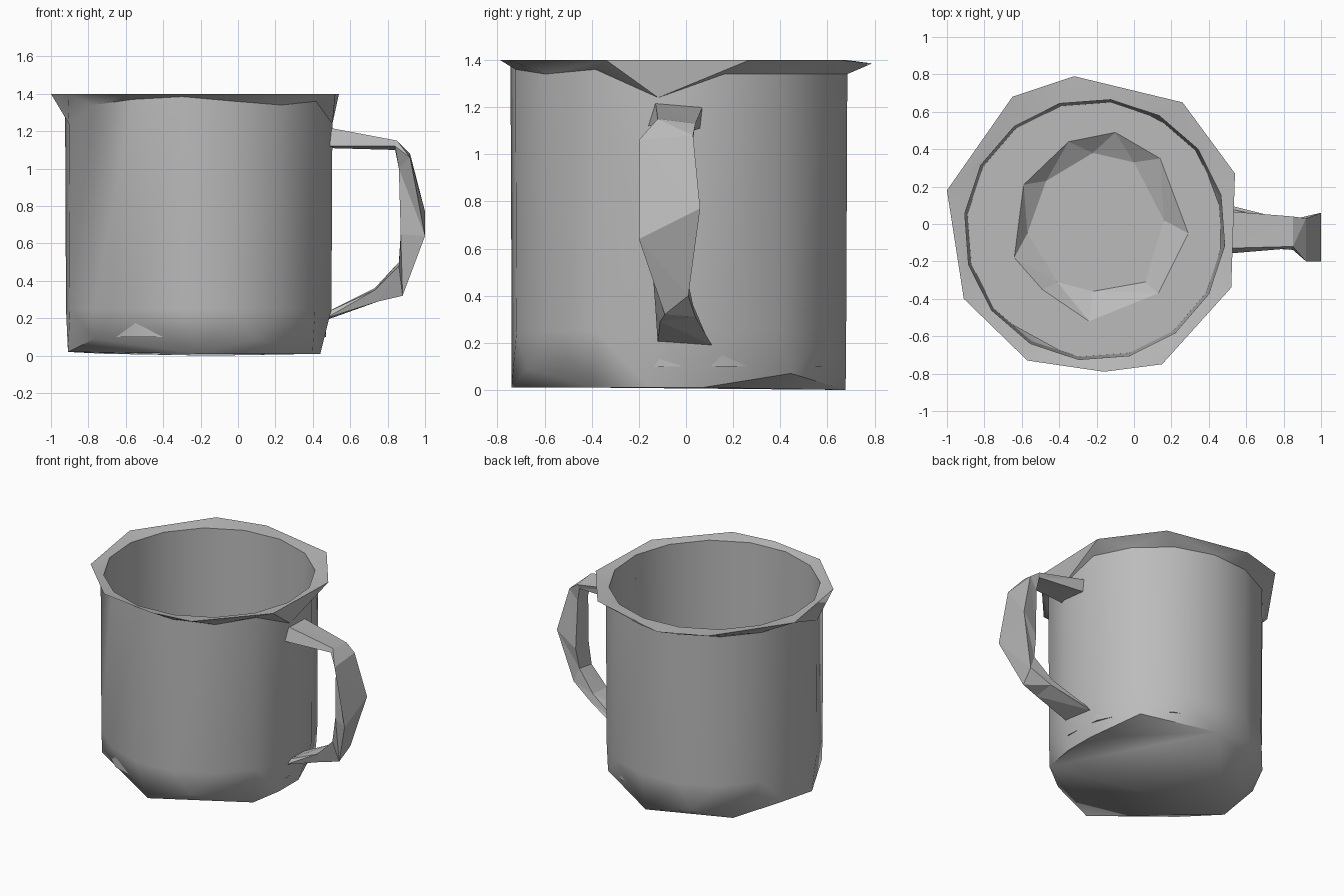
import bpy, bmesh
from math import sin, cos, atan2, radians, pi

cube = bpy.data.objects.get("Cube")
if cube:
    bpy.data.objects.remove(cube)

CX, CY = -0.21, -0.03   # axis of the cup

grey = bpy.data.materials.new("plain grey")
grey.use_nodes = True
grey.diffuse_color = (0.5, 0.5, 0.5, 1)
grey.node_tree.nodes["Principled BSDF"].inputs["Base Color"].default_value = (0.5, 0.5, 0.5, 1)


def finish(bm, name, angle):
    me = bpy.data.meshes.new(name)
    bm.to_mesh(me)
    bm.free()
    ob = bpy.data.objects.new(name, me)
    bpy.context.collection.objects.link(ob)
    me.materials.append(grey)
    if angle:
        bpy.ops.object.select_all(action='DESELECT')
        ob.select_set(True)
        bpy.context.view_layer.objects.active = ob
        bpy.ops.object.shade_smooth_by_angle(angle=radians(angle))


def turn(v):
    return atan2(v.co.y - CY, v.co.x - CX) % (2 * pi)


def ring(bm, pts):
    return sorted((bm.verts.new(p) for p in pts), key=turn)


def polar(angles, radius, heights):
    return [(CX + radius * cos(radians(a)), CY + radius * sin(radians(a)), z)
            for a, z in zip(angles, heights)]


def edge_turn(loop, k):
    """Direction of the middle of edge k, counted on past a full turn."""
    n = len(loop)
    return sum(turn(loop[m % n]) + 2 * pi * (m // n) for m in (k, k + 1))


def zipper(bm, a, b):
    """Join two rings with different point counts by a band of triangles."""
    i = j = 0
    while i < len(a) or j < len(b):
        step_a = j == len(b) or (i < len(a) and edge_turn(a, i) <= edge_turn(b, j))
        pa, pb = a[i % len(a)], b[j % len(b)]
        if step_a:
            i += 1
            bm.faces.new((pa, a[i % len(a)], pb))
        else:
            j += 1
            bm.faces.new((pa, b[j % len(b)], pb))


# Cup body: foot, outer wall, flared lip and inner wall
foot_angles = [8, 42, 85, 112, 135, 165, 190, 218, 270, 295, 329, 350]
foot_z = [.01, .07, 0, .06, .01, .06, .02, .09, .01, .09, .01, .01]
wall_angles = [15.5 + 22.5 * k for k in range(16)]
top_z = [1.34] * 16
top_z[15] = top_z[8] = 1.24          # lip folds above the handle and opposite it
top_z[10], top_z[11], top_z[12], top_z[14] = 1.37, 1.385, 1.36, 1.36
lip_xy = [(-1, .18), (-.65, .68), (-.32, .79), (.26, .65), (.54, .27),
          (.52, -.34), (.15, -.75), (-.16, -.79), (-.57, -.73), (-.91, -.4)]

bm = bmesh.new()
foot = ring(bm, polar(foot_angles, .71, foot_z))
for v in foot:
    v.co.x = min(v.co.x, .44)
rings = [foot,
         ring(bm, polar(wall_angles, .715, [.25] * 16)),
         ring(bm, polar(wall_angles, .72, top_z)),
         ring(bm, [(x, y, 1.385 if y > .7 else 1.4) for x, y in lip_xy]),
         ring(bm, polar(wall_angles, .7, [1.385] * 16)),
         ring(bm, polar(wall_angles, .685, [.1] * 16))]
for low, high in zip(rings, rings[1:]):
    zipper(bm, low, high)

# Underside: flat base between the low corners, chamfers at the raised ones
bm.faces.new([v for v in foot if v.co.z < .05][::-1])
for k, v in enumerate(foot):
    if v.co.z >= .05:
        bm.faces.new((foot[k - 1], foot[(k + 1) % len(foot)], v))
bmesh.ops.recalc_face_normals(bm, faces=bm.faces)
finish(bm, "cup_body", 48)

# Inner floor: ledge around a shallow faceted recess
ledge_xy = [(-.64, -.18), (-.59, .21), (-.35, .44), (-.1, .49), (.14, .35),
            (.29, -.05), (.13, -.37), (-.24, -.52), (-.49, -.35)]
floor_xy = [(-.57, -.05), (-.47, .23), (-.22, .38), (0, .33),
            (.16, .02), (.06, -.31), (-.22, -.36), (-.41, -.31)]
bm = bmesh.new()
rings = [ring(bm, polar(wall_angles, .685, [.1] * 16)),
         ring(bm, [(x, y, .1) for x, y in ledge_xy]),
         ring(bm, [(x, y, .03) for x, y in floor_xy])]
for outer, inner in zip(rings, rings[1:]):
    zipper(bm, outer, inner)
bm.faces.new(rings[-1])
finish(bm, "cup_floor", 0)

# Handle: four-cornered sections (outer front, outer back, inner back, inner front)
sections = [
    [(.48, -.13, 1.22), (.48, .07, 1.2), (.48, .06, 1.11), (.48, -.16, 1.12)],
    [(.85, -.12, 1.15), (.85, .04, 1.13), (.84, .03, 1.1), (.84, -.13, 1.12)],
    [(.92, -.2, 1.06), (.92, .03, 1.08), (.86, .02, 1), (.86, -.1, 1)],
    [(1, -.2, .64), (1, .06, .77), (.87, .03, .65), (.87, -.12, .65)],
    [(.88, -.09, .32), (.9, .01, .4), (.86, 0, .5), (.86, -.14, .48)],
    [(.75, -.11, .29), (.75, .04, .31), (.73, .03, .36), (.73, -.13, .35)],
    [(.47, -.12, .2), (.47, .11, .19), (.47, .09, .22), (.47, -.1, .23)]]
bm = bmesh.new()
loops = [[bm.verts.new(p) for p in s] for s in sections]
for a, b in zip(loops, loops[1:]):
    for k in range(4):
        m = (k + 1) % 4
        bm.faces.new((a[k], a[m], b[m]))
        bm.faces.new((a[k], b[m], b[k]))
bm.faces.new(loops[0])
bm.faces.new(loops[-1])
bmesh.ops.recalc_face_normals(bm, faces=bm.faces)
finish(bm, "handle", 0)
